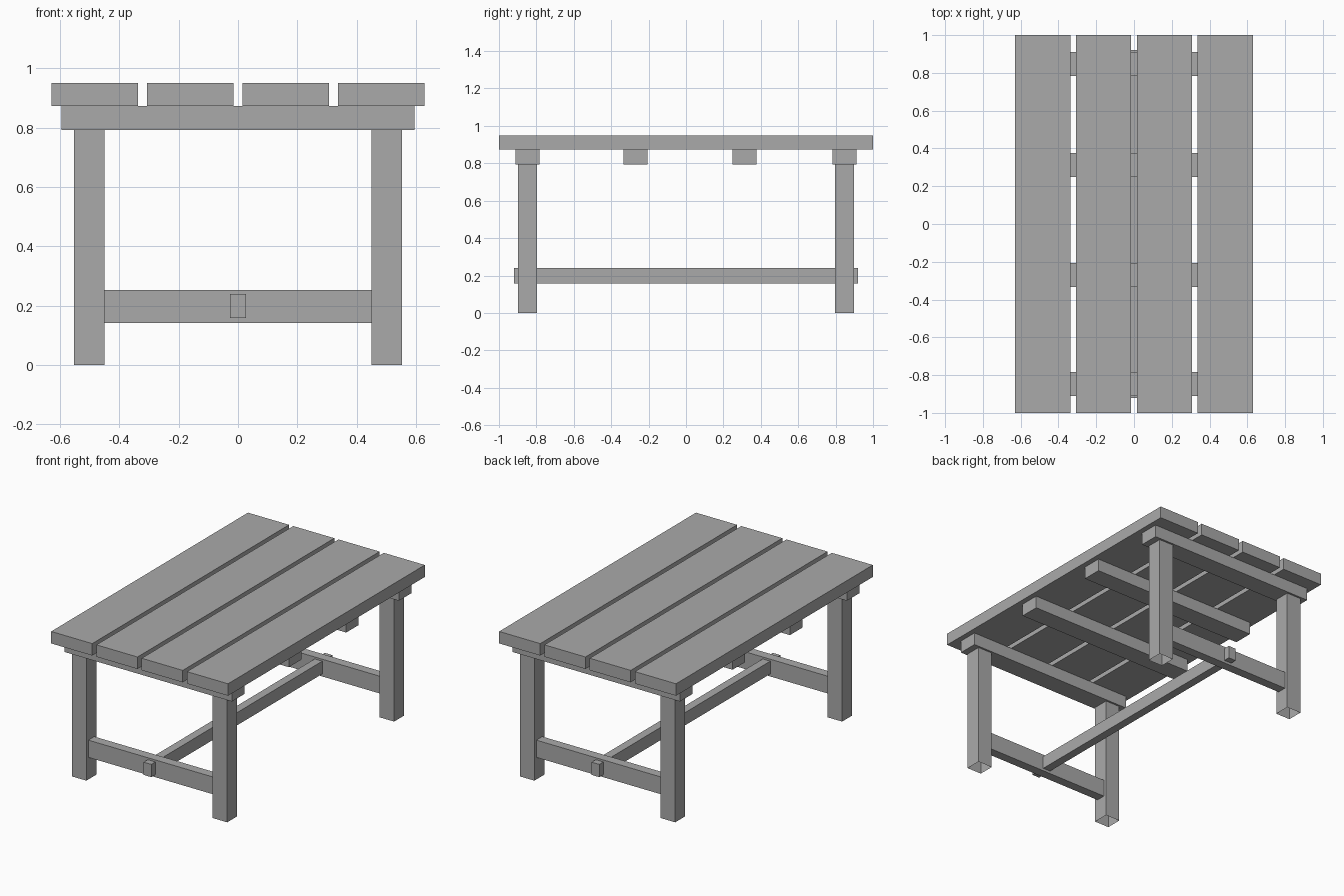
import bpy
import bmesh
from mathutils import Vector

default = bpy.data.objects.get("Cube")
if default:
    bpy.data.objects.remove(default, do_unlink=True)

# Plain grey finish shared by every part
GREY = (0.4, 0.4, 0.4, 1.0)
finish = bpy.data.materials.new("plain grey")
finish.use_nodes = True
finish.diffuse_color = GREY
finish.node_tree.nodes["Principled BSDF"].inputs["Base Color"].default_value = GREY


def board(name, center, size, open_bottom=False):
    """Add a rectangular timber, optionally without its underside."""
    bm = bmesh.new()
    bmesh.ops.create_cube(bm, size=1.0)
    bmesh.ops.scale(bm, vec=Vector(size), verts=bm.verts)
    if open_bottom:
        bm.normal_update()
        under = [f for f in bm.faces if f.normal.z < -0.5]
        bmesh.ops.delete(bm, geom=under, context='FACES_ONLY')
    mesh = bpy.data.meshes.new(name)
    bm.to_mesh(mesh)
    bm.free()
    mesh.materials.append(finish)
    obj = bpy.data.objects.new(name, mesh)
    obj.location = center
    bpy.context.collection.objects.link(obj)
    return obj


TOP, BEAM_TOP, LEG_TOP = 0.95, 0.873, 0.793
END_Y = 0.848

# Four long tabletop planks with narrow gaps
for i in range(4):
    board(f"tabletop_plank_{i + 1}",
          ((i - 1.5) * 0.322, 0, (TOP + BEAM_TOP) / 2),
          (0.292, 2.0, TOP - BEAM_TOP))

# Cross beams under the planks
for i, y in enumerate((-END_Y, -0.27, 0.313, END_Y)):
    board(f"cross_beam_{i + 1}",
          (0, y, (BEAM_TOP + LEG_TOP) / 2),
          (1.19, 0.127, BEAM_TOP - LEG_TOP))

# Hollow legs and the rail joining each pair
for end, sy in (("front", -1), ("back", 1)):
    for side, sx in (("right", -1), ("left", 1)):
        board(f"{end}_{side}_leg",
              (sx * 0.501, sy * END_Y, LEG_TOP / 2),
              (0.103, 0.102, LEG_TOP), open_bottom=True)
    board(f"{end}_rail", (0, sy * END_Y, 0.197), (0.9, 0.06, 0.111))

# Long stretcher passing through both rails
board("long_stretcher", (0, 0, 0.199), (0.054, 1.84, 0.082))
